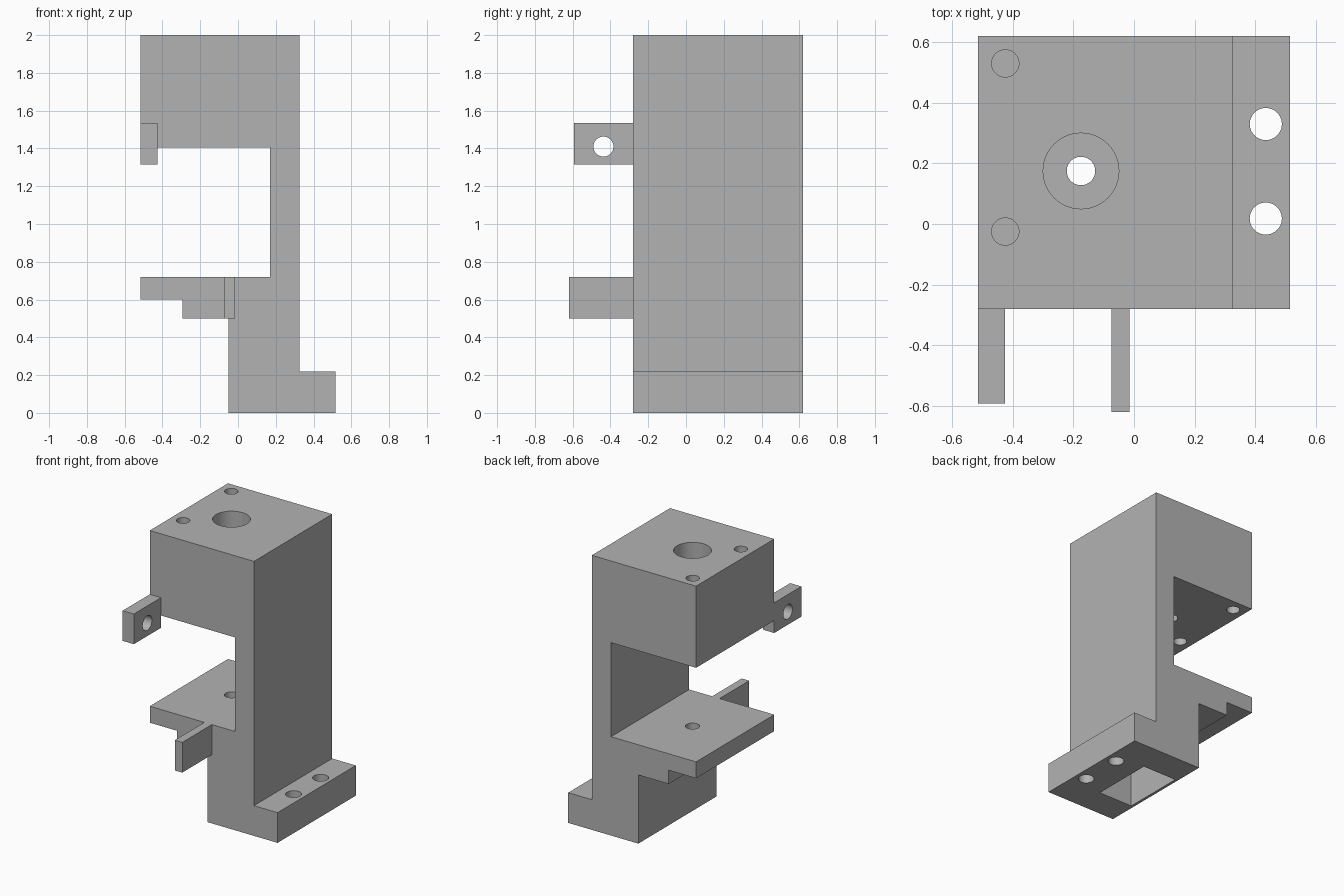
import bpy
import bmesh
from math import pi, radians
from mathutils import Matrix

default = bpy.data.objects.get("Cube")
if default:
    bpy.data.objects.remove(default, do_unlink=True)

# One grey plastic for everything
grey = bpy.data.materials.new("grey plastic")
grey.use_nodes = True
grey.diffuse_color = (0.45, 0.45, 0.45, 1)
grey.node_tree.nodes["Principled BSDF"].inputs["Base Color"].default_value = grey.diffuse_color

BACK, FRONT = 0.62, -0.28


def finish(name, bm):
    bmesh.ops.recalc_face_normals(bm, faces=bm.faces)
    mesh = bpy.data.meshes.new(name)
    bm.to_mesh(mesh)
    bm.free()
    mesh.materials.append(grey)
    obj = bpy.data.objects.new(name, mesh)
    bpy.context.collection.objects.link(obj)
    return obj


def box(name, x, y, z):
    bm = bmesh.new()
    size = Matrix.Diagonal((x[1] - x[0], y[1] - y[0], z[1] - z[0], 1))
    centre = Matrix.Translation((sum(x) / 2, sum(y) / 2, sum(z) / 2))
    bmesh.ops.create_cube(bm, size=1, matrix=centre @ size)
    return finish(name, bm)


def rod(name, centre, radius, length, along_x=False):
    bm = bmesh.new()
    turn = Matrix.Rotation(pi / 2 if along_x else 0, 4, "Y")
    bmesh.ops.create_cone(bm, cap_ends=True, segments=48, radius1=radius, radius2=radius,
                          depth=length, matrix=Matrix.Translation(centre) @ turn)
    return finish(name, bm)


def cut(target, cutter):
    mod = target.modifiers.new("cut", "BOOLEAN")
    mod.operation = "DIFFERENCE"
    mod.solver = "EXACT"
    mod.object = cutter
    cutter.hide_render = True
    select(target)
    bpy.ops.object.modifier_apply(modifier=mod.name)
    bpy.data.objects.remove(cutter, do_unlink=True)


def select(obj):
    bpy.ops.object.select_all(action="DESELECT")
    obj.select_set(True)
    bpy.context.view_layer.objects.active = obj


# Bracket body: side profile pushed from front to back
profile = [(-0.05, 0), (0.515, 0), (0.515, 0.22), (0.325, 0.22), (0.325, 2),
           (-0.515, 2), (-0.515, 1.405), (0.17, 1.405), (0.17, 0.72), (-0.515, 0.72),
           (-0.515, 0.6), (-0.295, 0.6), (-0.295, 0.5), (-0.05, 0.5)]
bm = bmesh.new()
face = bm.faces.new([bm.verts.new((x, FRONT, z)) for x, z in profile])
grown = bmesh.ops.extrude_face_region(bm, geom=[face])["geom"]
bmesh.ops.translate(bm, vec=(0, BACK - FRONT, 0),
                    verts=[v for v in grown if isinstance(v, bmesh.types.BMVert)])
body = finish("bracket_body", bm)

# Central bore through the head and shelf, with a wide counterbore on top
cut(body, rod("bore_cutter", (-0.175, 0.175, 1.3), 0.047, 1.8))
cut(body, rod("counterbore_cutter", (-0.175, 0.175, 1.825), 0.125, 0.6))

# Screw holes in the head and in the foot
for y in (-0.025, 0.53):
    cut(body, rod("head_hole_cutter", (-0.425, y, 1.7), 0.045, 0.8))
for y in (0.018, 0.33):
    cut(body, rod("foot_hole_cutter", (0.435, y, 0.1), 0.053, 0.5))

# Pocket in the underside of the column
cut(body, box("pocket_cutter", (-0.03, 0.245), (-0.065, 0.395), (-0.1, 0.5)))

# Front tabs: an upper one with a cross hole, and a plain lower one
upper_tab = box("upper_tab", (-0.515, -0.425), (-0.592, FRONT), (1.315, 1.535))
cut(upper_tab, rod("tab_hole_cutter", (-0.47, -0.437, 1.41), 0.053, 0.4, along_x=True))
lower_tab = box("lower_tab", (-0.075, -0.015), (-0.62, FRONT), (0.5, 0.72))

for part in (body, upper_tab, lower_tab):
    select(part)
    bpy.ops.object.shade_smooth_by_angle(angle=radians(30))
